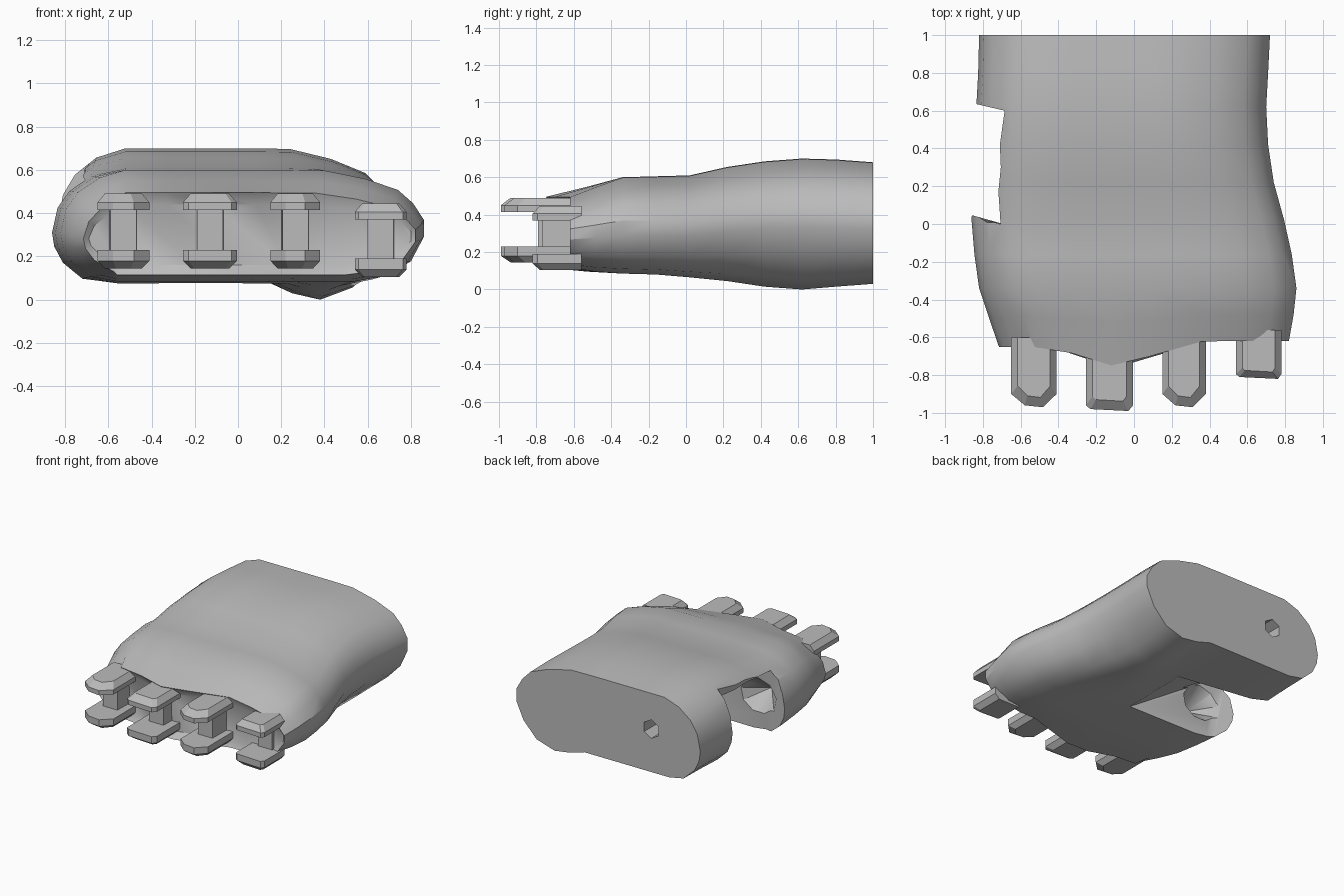
import bpy, bmesh, math

cube = bpy.data.objects.get("Cube")
if cube:
    bpy.data.objects.remove(cube)

GREY = (0.5, 0.5, 0.5, 1)
grey = bpy.data.materials.new("plain_grey")
grey.use_nodes = True
grey.diffuse_color = GREY
grey.node_tree.nodes["Principled BSDF"].inputs["Base Color"].default_value = GREY


def shade(obj, angle):
    bpy.ops.object.select_all(action="DESELECT")
    obj.select_set(True)
    bpy.context.view_layer.objects.active = obj
    bpy.ops.object.shade_smooth_by_angle(angle=math.radians(angle))


def finish(bm, name):
    bmesh.ops.recalc_face_normals(bm, faces=bm.faces)
    mesh = bpy.data.meshes.new(name)
    bm.to_mesh(mesh)
    bm.free()
    obj = bpy.data.objects.new(name, mesh)
    mesh.materials.append(grey)
    bpy.context.collection.objects.link(obj)
    return obj


def bridge(bm, a, b):
    n = len(a)
    for i in range(n):
        bm.faces.new((a[i], a[(i + 1) % n], b[(i + 1) % n], b[i]))


# Solid stacked from matching plan outlines at rising heights
def stack(name, levels):
    bm = bmesh.new()
    loops = [[bm.verts.new((x, y, z)) for x, y in plan] for z, plan in levels]
    for a, b in zip(loops, loops[1:]):
        bridge(bm, a, b)
    bm.faces.new(loops[0])
    bm.faces.new(loops[-1])
    return finish(bm, name)


# Subtract a cutter from the target and drop the cutter
def carve(target, cutter):
    cutter.hide_render = True
    cut = target.modifiers.new("carve", "BOOLEAN")
    cut.object = cutter
    cut.operation = "DIFFERENCE"
    cut.solver = "EXACT"
    bpy.context.view_layer.objects.active = target
    bpy.ops.object.modifier_apply(modifier=cut.name)
    bpy.data.objects.remove(cutter)


# Rounded ends of the cross-section: distance in from the end, height fraction
TOP_L = [(0, .44), (.025, .65), (.08, .8), (.18, .93)]
TOP_R = [(.27, .92), (.12, .82), (.05, .7), (0, .55)]
LOW_L = [(.01, .32), (.05, .18), (.14, .04)]
# The lower outer end also carries a share of the heel bulge
LOW_R = [(.57, 0, 0), (.45, 0, .65), (.32, 0, 1), (.17, .05, .7), (.06, .18, 0), (0, .4, 0)]


def section(xl, xr, zb, zt, bulge):
    h = zt - zb
    top = [(xl + d, zb + f * h) for d, f in TOP_L]
    top += [(x, zt) for x in (-.52, -.33, -.12, .08)]
    top += [(xr - .46, zb + .995 * h)] + [(xr - d, zb + f * h) for d, f in TOP_R]
    low = [(xl + d, zb + f * h) for d, f in LOW_L]
    low += [(x, zb) for x in (-.56, -.38, -.2, -.02)]
    low += [(xr - d, zb + f * h - b * bulge) for d, f, b in LOW_R]
    return top, low


def front_bow(x):
    return -.1 * math.exp(-((x + .1) / .22) ** 2) - (.03 if x < .3 else 0)


# Palm: loft from wrist to knuckles, y then left, right, bottom, top, bulge, bow
STATIONS = [
    (1, -.82, .72, .085, .68, .055, 0),
    (.8, -.825, .71, .085, .695, .07, 0),
    (.62, -.835, .7, .085, .7, .085, 0),
    (.42, -.84, .71, .085, .685, .07, 0),
    (.22, -.85, .74, .08, .655, .035, 0),
    (.02, -.86, .795, .075, .61, .01, 0),
    (-.16, -.845, .835, .08, .605, 0, 0),
    (-.34, -.82, .86, .085, .6, 0, 0),
    (-.48, -.77, .845, .095, .55, 0, .35),
    (-.62, -.715, .82, .115, .495, 0, 1),
    (-.6, -.69, .8, .16, .44, 0, .8),
]
bm = bmesh.new()
rings = []
for y, xl, xr, zb, zt, bulge, bow in STATIONS:
    top, low = section(xl, xr, zb, zt, bulge)
    ring = [bm.verts.new((x, y + bow * front_bow(x), z)) for x, z in top + low[::-1]]
    if rings:
        bridge(bm, rings[-1], ring)
    rings.append(ring)
for ring in (rings[0], rings[-1]):
    n = len(ring)
    for i in range(n // 2 - 1):
        bm.faces.new((ring[i], ring[i + 1], ring[n - 2 - i], ring[n - 1 - i]))
palm = finish(bm, "palm")

# Thumb notch: upright at the top, undercutting the palm towards the underside
upper = [(-1, .64), (-.835, .635), (-.685, .6), (-.71, .42), (-.705, .3),
         (-.735, 0), (-.79, .01), (-.87, .05), (-1, .05)]
under = [(-1, .64), (-.835, .635), (.29, .46), (.29, .38), (.29, .25),
         (.29, -.03), (-.62, -.02), (-.87, .05), (-1, .05)]
carve(palm, stack("notch_cutter", [(-.1, under), (.57, upper), (1, upper)]))

# Fan-shaped thumb socket in the forward wall of the notch
bpy.ops.mesh.primitive_cone_add(vertices=9, radius1=1, depth=1,
                                location=(-.6, -.06, .33),
                                rotation=(math.pi / 2, 0, 0), scale=(.2, .18, .22))
carve(palm, bpy.context.object)

# Six-sided hole in the wrist face
bpy.ops.mesh.primitive_cylinder_add(vertices=6, radius=.07, depth=.4,
                                    location=(-.41, 1, .41),
                                    rotation=(math.pi / 2, 0, 0))
carve(palm, bpy.context.object)
shade(palm, 32)


# Knuckle prong: flat plate with a chamfered nose and a bevelled outer face
def prong(name, x, half, nose, back, tip, inner, side, outer):
    outline = [(-half, back), (-half, tip + .1 * (1.1 - nose)), (-half * nose, tip + .01),
               (half * nose, tip), (half, tip + .1 * (1.1 - nose)), (half, back)]
    levels = []
    for z, shrink in ((inner, 1), (side, 1), (outer, .72)):
        levels.append((z, [(x + px * shrink, back + (py - back) * (.5 + .5 * shrink))
                           for px, py in outline]))
    shade(stack(name, levels), 15)


# Finger: x, half width, nose width, back, tip, low plate height, high plate height
FINGERS = {
    "index": (-.53, .12, .4, -.6, -.97, .145, .49),
    "middle": (-.13, .125, .8, -.62, -.99, .145, .49),
    "ring": (.265, .115, .4, -.6, -.97, .145, .49),
    "little": (.66, .12, .85, -.56, -.82, .105, .445),
}
for finger, (x, half, nose, back, tip, low, high) in FINGERS.items():
    prong(finger + "_upper_prong", x, half, nose, back, tip, high - .075, high - .04, high)
    prong(finger + "_lower_prong", x, half, nose, back, tip, low + .085, low + .035, low)
    # Upright web between the two prongs
    front = tip + .2
    plan = [(x - .065, -.56), (x - .06, front), (x + .06, front), (x + .065, -.56)]
    shade(stack(finger + "_web", [(low + .06, plan), (high - .05, plan)]), 15)
